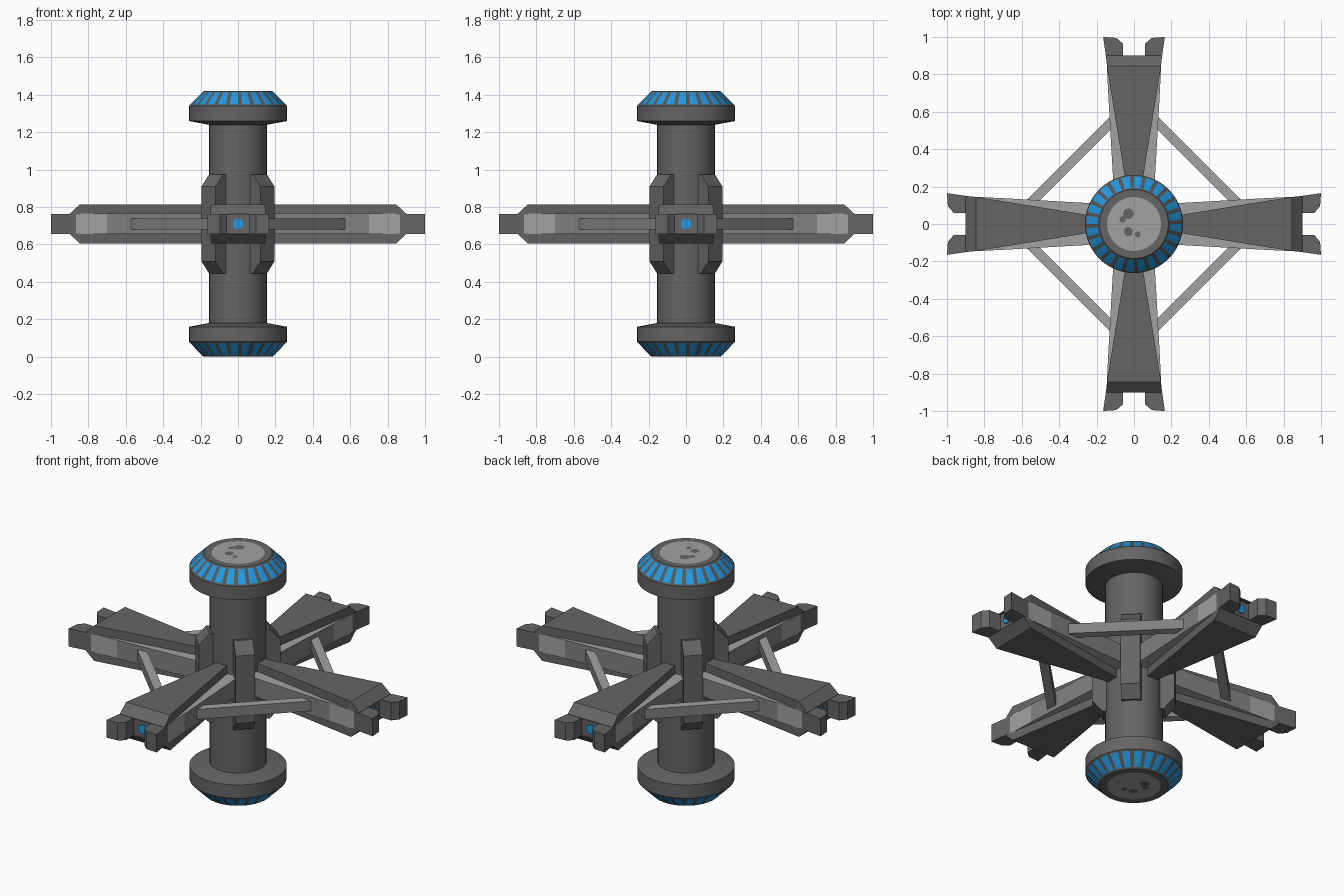
import bpy, bmesh, math
from mathutils import Matrix, Vector

if "Cube" in bpy.data.objects:
    bpy.data.objects.remove(bpy.data.objects["Cube"])

MID = 0.71  # height of the horizontal symmetry plane


def material(name, rgb):
    m = bpy.data.materials.new(name)
    m.use_nodes = True
    m.diffuse_color = (*rgb, 1)
    m.node_tree.nodes["Principled BSDF"].inputs["Base Color"].default_value = (*rgb, 1)
    return m


DARK = material("dark grey", (0.13, 0.13, 0.13))
MEDIUM = material("medium grey", (0.22, 0.22, 0.22))
LIGHT = material("light grey", (0.36, 0.36, 0.36))
BROWN = material("brown grey", (0.10, 0.095, 0.09))
BLUE = material("bright blue", (0.016, 0.32, 0.76))


def finish(name, bm, mats, rule=None, turn=0.0, smooth=False):
    """Turn a bmesh into an object; rule(face) picks the material slot."""
    bmesh.ops.recalc_face_normals(bm, faces=bm.faces)
    if rule:
        for f in bm.faces:
            f.material_index = rule(f)
    bm.transform(Matrix.Translation((0, 0, MID)) @ Matrix.Rotation(turn, 4, "Z"))
    me = bpy.data.meshes.new(name)
    bm.to_mesh(me)
    bm.free()
    for m in mats:
        me.materials.append(m)
    ob = bpy.data.objects.new(name, me)
    bpy.context.collection.objects.link(ob)
    if smooth:
        bpy.ops.object.select_all(action="DESELECT")
        ob.select_set(True)
        bpy.context.view_layer.objects.active = ob
        bpy.ops.object.shade_smooth_by_angle(angle=math.radians(20))
    return ob


def prism(bm, outline, axis, lo, hi):
    """Extrude a 2D outline along axis ('y' takes xz points, 'z' takes xy points)."""
    def point(p, d):
        return (p[0], d, p[1]) if axis == "y" else (p[0], p[1], d)
    a = [bm.verts.new(point(p, lo)) for p in outline]
    b = [bm.verts.new(point(p, hi)) for p in outline]
    bm.faces.new(a)
    bm.faces.new(b)
    n = len(a)
    for i in range(n):
        bm.faces.new((a[i], a[(i + 1) % n], b[(i + 1) % n], b[i]))


def lathe(profile, segments):
    """Revolve (radius, height) points around z and close both ends."""
    bm = bmesh.new()
    rings = []
    for r, z in profile:
        rings.append([bm.verts.new((r * math.cos(t), r * math.sin(t), z))
                      for t in (math.tau * i / segments for i in range(segments))])
    for lower, upper in zip(rings, rings[1:]):
        for i in range(segments):
            j = (i + 1) % segments
            bm.faces.new((lower[i], lower[j], upper[j], upper[i]))
    bm.faces.new(rings[0])
    bm.faces.new(rings[-1])
    return bm


# Central column
finish("column", lathe([(0.155, -0.56), (0.155, 0.56)], 36), [DARK], smooth=True)

# End caps with striped bevel, light disc and worn spots
CAP = [(0.155, 0.53), (0.262, 0.55), (0.262, 0.63), (0.255, 0.638),
       (0.192, 0.702), (0.184, 0.71), (0.144, 0.71)]


def cap_rule(f):
    c = f.calc_center_median()
    r = math.hypot(c.x, c.y)
    if r < 0.1 and abs(c.z) > 0.6:
        return 3
    if abs(c.z) > 0.632 and r > 0.187:
        wedge = int((math.atan2(c.y, c.x) % math.tau) / math.tau * 72)
        striped = abs(c.z) > 0.64 and abs(c.z) < 0.70 and wedge % 3 != 0
        return 2 if striped else 1
    return 0


for side, label in ((1, "top"), (-1, "bottom")):
    bm = lathe([(r, z * side) for r, z in CAP], 72)
    finish(label + "_cap", bm, [DARK, BROWN, BLUE, LIGHT], cap_rule, smooth=True)
    bm = bmesh.new()
    for x, y, r in ((-0.03, 0.055, 0.03), (-0.06, 0.025, 0.018),
                    (-0.03, -0.04, 0.025), (0.02, -0.055, 0.016)):
        bmesh.ops.create_circle(bm, cap_ends=True, segments=8, radius=r,
                                matrix=Matrix.Translation((x, y, side * 0.712)))
    finish(label + "_worn_spots", bm, [DARK])


# Side panels of the arm core are paler near the tip
def core_rule(f):
    c, n = f.calc_center_median(), f.normal
    if n.x > 0.9:
        return 2
    return 0 if abs(n.z) > 0.5 or c.x > 0.75 else 1


# Struts are paler above and below
def strut_rule(f):
    return 0 if abs(f.normal.z) > 0.5 else 1


PRONG = [(0.86, 0.06), (0.965, 0.06), (0.995, 0.095), (1.0, 0.165), (0.86, 0.145)]
RIB = [(0.12, -0.265), (0.166, -0.265), (0.223, -0.2),
       (0.223, 0.2), (0.166, 0.265), (0.12, 0.265)]

for k, label in enumerate(("left", "back", "right", "front")):
    turn = k * math.pi / 2

    # Arm core, in an inner and an outer length
    for part, x0, w0, x1, w1 in (("inner", 0.12, 0.105, 0.70, 0.138),
                                 ("outer", 0.70, 0.138, 0.89, 0.147)):
        bm = bmesh.new()
        prism(bm, [(x0, -w0), (x1, -w1), (x1, w1), (x0, w0)], "z", -0.055, 0.055)
        finish(f"{label}_arm_core_{part}", bm, [LIGHT, MEDIUM, DARK], core_rule, turn)

    # Tapered plates above and below the core, bevelled at the tip
    for side, place in ((1, "upper"), (-1, "lower")):
        bm = bmesh.new()
        sections = []
        for x, w, h in ((0.14, 0.031, 0.105), (0.845, 0.145, 0.105), (0.9, 0.148, 0.054)):
            sections.append([bm.verts.new((x, y, z * side)) for y, z in
                             ((-w, 0.05), (w, 0.05), (w, h), (-w, h))])
        for a, b in zip(sections, sections[1:]):
            for i in range(4):
                j = (i + 1) % 4
                bm.faces.new((a[i], a[j], b[j], b[i]))
        bm.faces.new(sections[0])
        bm.faces.new(sections[-1])
        finish(f"{label}_arm_{place}_plate", bm, [DARK], turn=turn)

    # Docking prongs at the arm tip
    bm = bmesh.new()
    for s in (1, -1):
        prism(bm, [(x, y * s) for x, y in PRONG], "z", -0.053, 0.053)
    finish(label + "_prongs", bm, [DARK], turn=turn)

    # Round light between the prongs
    bm = bmesh.new()
    place = Matrix.Translation((0.893, 0, 0)) @ Matrix.Rotation(math.pi / 2, 4, "Y")
    bmesh.ops.create_cone(bm, cap_ends=True, segments=16, radius1=0.028,
                          radius2=0.028, depth=0.009, matrix=place)
    finish(label + "_tip_light", bm, [BLUE], turn=turn)

    # Diagonal rib on the column and brace between neighbouring arms
    diagonal = turn + math.pi / 4
    bm = bmesh.new()
    prism(bm, RIB, "y", -0.053, 0.053)
    finish(label + "_column_rib", bm, [DARK], turn=diagonal)
    bm = bmesh.new()
    prism(bm, [(0.446, -0.325), (0.496, -0.325), (0.496, 0.325), (0.446, 0.325)],
          "z", -0.03, 0.03)
    finish(label + "_brace", bm, [LIGHT, MEDIUM], strut_rule, diagonal)
